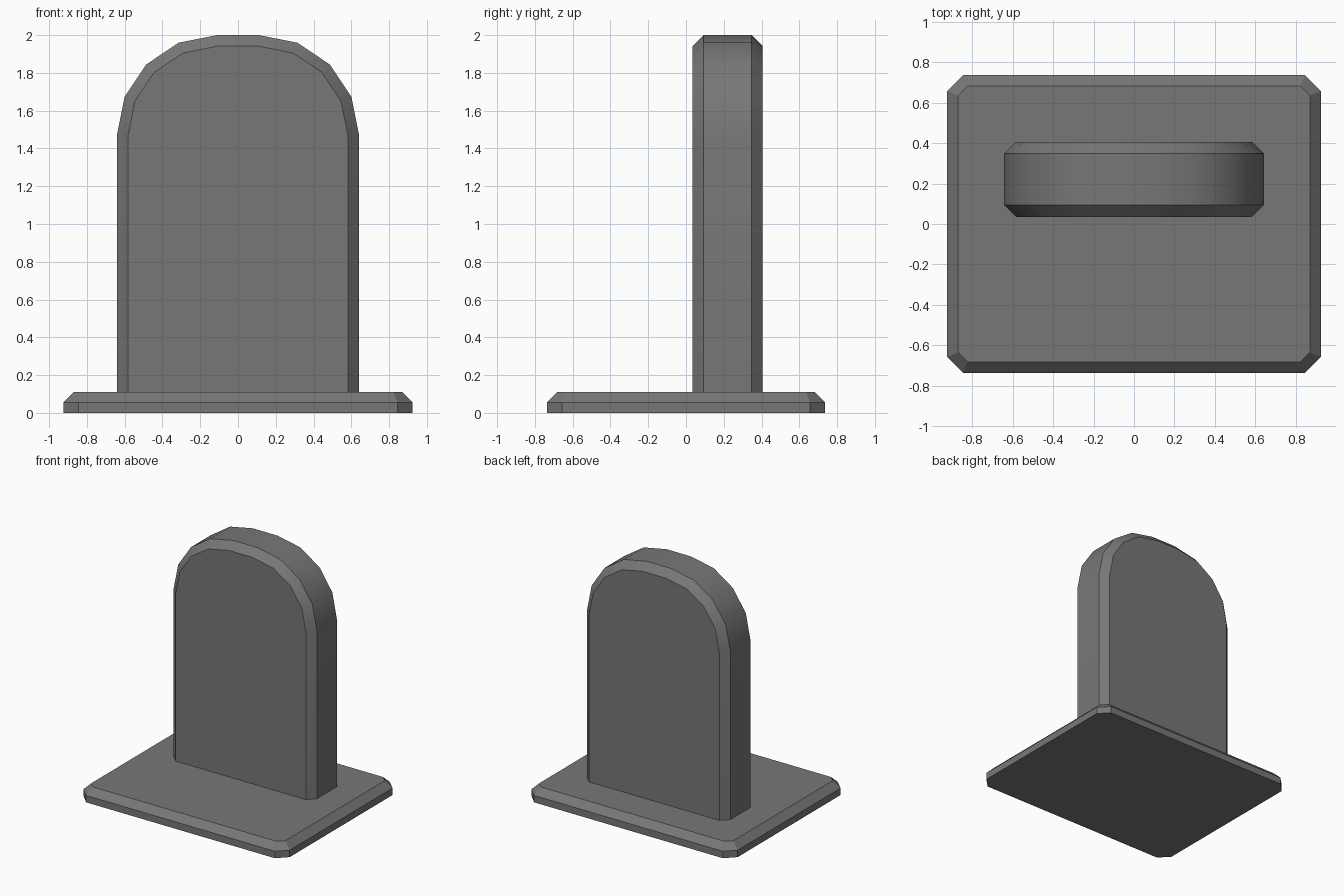
import bpy, math
from mathutils import Vector

if "Cube" in bpy.data.objects:
    bpy.data.objects.remove(bpy.data.objects["Cube"])

stone_mat = bpy.data.materials.new("grey stone")
stone_mat.diffuse_color = (0.185, 0.185, 0.185, 1)
stone_mat.use_nodes = True
stone_mat.node_tree.nodes["Principled BSDF"].inputs["Base Color"].default_value = stone_mat.diffuse_color


def inset(pts, d):
    """Mitred inward offset of a counter-clockwise outline."""
    out = []
    for i, p in enumerate(pts):
        p = Vector(p)
        a = (p - Vector(pts[i - 1])).normalized()
        b = (Vector(pts[(i + 1) % len(pts)]) - p).normalized()
        na, nb = Vector((-a.y, a.x)), Vector((-b.y, b.x))
        m = p + (na + nb) * (d / (1 + na.dot(nb)))
        out.append((m.x, m.y))
    return out


def loft(name, rings):
    """Join matching rings of points with quads and cap both ends."""
    n = len(rings[0])
    verts = [v for r in rings for v in r]
    faces = [tuple(range(n))[::-1],
             tuple(range((len(rings) - 1) * n, len(rings) * n))]
    for k in range(len(rings) - 1):
        for i in range(n):
            j = (i + 1) % n
            faces.append((k * n + i, k * n + j, (k + 1) * n + j, (k + 1) * n + i))
    mesh = bpy.data.meshes.new(name)
    mesh.from_pydata(verts, [], faces)
    mesh.materials.append(stone_mat)
    ob = bpy.data.objects.new(name, mesh)
    bpy.context.collection.objects.link(ob)
    bpy.context.view_layer.objects.active = ob
    ob.select_set(True)
    bpy.ops.object.shade_smooth_by_angle(angle=math.radians(30))
    ob.select_set(False)
    return ob


# base slab: clipped corners and a chamfered top edge
X, Y, C, H, B = 0.923, 0.735, 0.078, 0.11, 0.054
plan = [(X - C, -Y), (X, -Y + C), (X, Y - C), (X - C, Y),
        (-X + C, Y), (-X, Y - C), (-X, -Y + C), (-X + C, -Y)]
top = inset(plan, B)
loft("base_slab", [[(x, y, 0) for x, y in plan],
                   [(x, y, H - B) for x, y in plan],
                   [(x, y, H) for x, y in top]])

# upright stone: rounded top, chamfered front and back rims
W, R, T, D = 0.641, 0.53, 2.0, 0.058
Y0, Y1 = 0.035, 0.406
arc = [(W - R + R * math.cos(a), T - R + R * math.sin(a))
       for a in (math.radians(22.5 * i) for i in range(5))]
face = [(W, H)] + arc + [(-x, z) for x, z in reversed(arc)] + [(-W, H)]
inner = inset(face, D)
inner[0] = (inner[0][0], H)
inner[-1] = (inner[-1][0], H)
# rings run from back to front
loft("upright_stone", [[(x, y, z) for x, z in pts] for y, pts in
                       ((Y1, inner), (Y1 - D, face), (Y0 + D, face), (Y0, inner))])
